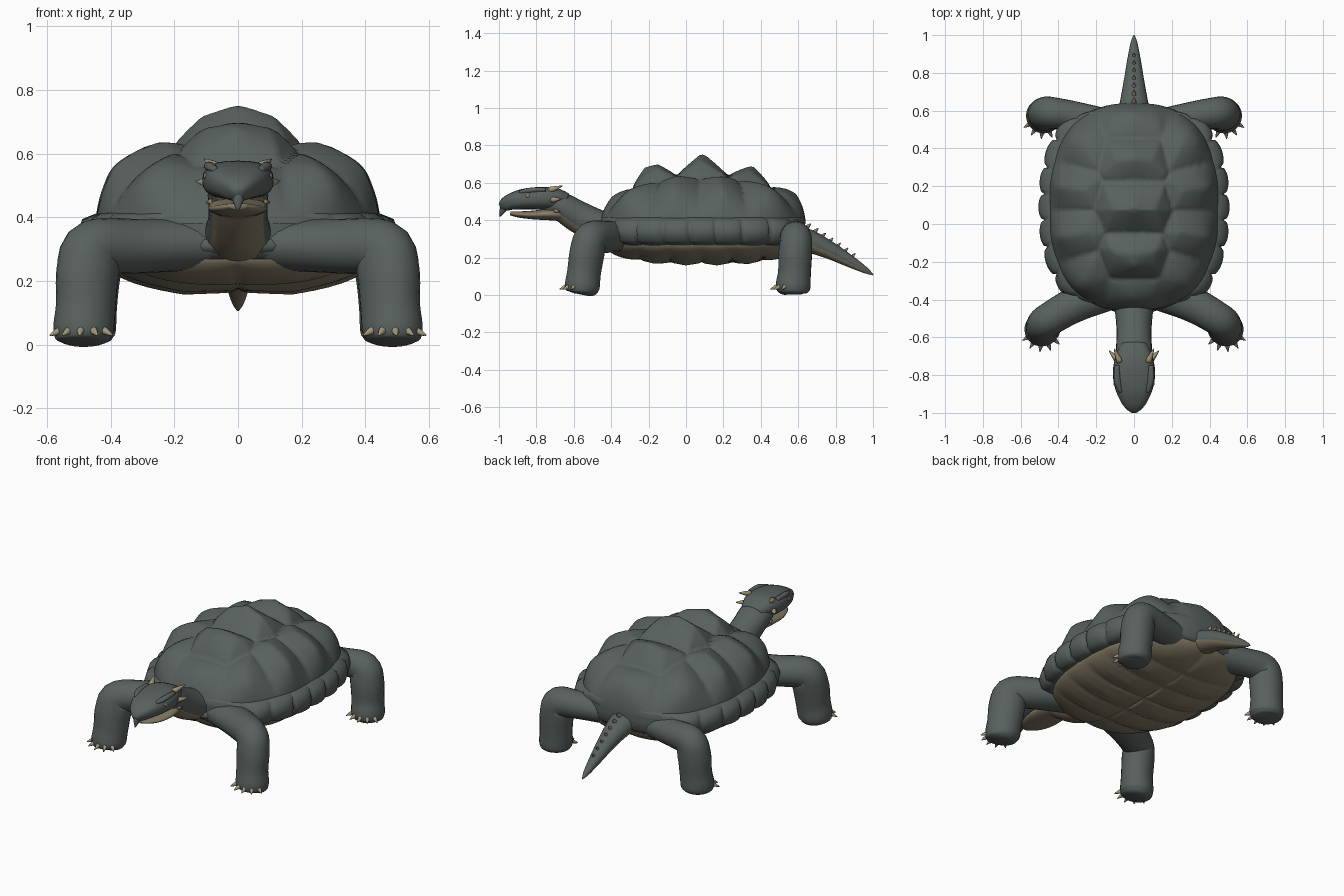
import bpy
import bmesh
from math import sin, cos, pi, radians
from mathutils import Vector

cube = bpy.data.objects.get("Cube")
if cube:
    bpy.data.objects.remove(cube, do_unlink=True)


def material(name, rgb):
    m = bpy.data.materials.new(name)
    m.use_nodes = True
    m.diffuse_color = (*rgb, 1)
    bsdf = next(n for n in m.node_tree.nodes if n.type == 'BSDF_PRINCIPLED')
    bsdf.inputs["Base Color"].default_value = (*rgb, 1)
    return m


SKIN = material("slate_green_skin", (0.098, 0.119, 0.113))
BELLY = material("tan_underside", (0.23, 0.195, 0.132))
HORN = material("pale_horn", (0.36, 0.30, 0.20))
SPIKE = material("brown_spike", (0.27, 0.21, 0.13))

MID = 0.09  # y of the shell centre


def finish(name, bm, mats, under=None):
    """Make a smooth object; faces whose normal z is below `under` take the second colour."""
    bmesh.ops.recalc_face_normals(bm, faces=bm.faces)
    bm.normal_update()
    for f in bm.faces:
        f.smooth = True
        if under is not None and f.normal.z < under:
            f.material_index = 1
    me = bpy.data.meshes.new(name)
    bm.to_mesh(me)
    bm.free()
    for m in mats:
        me.materials.append(m)
    ob = bpy.data.objects.new(name, me)
    bpy.context.collection.objects.link(ob)
    return ob


def bridge(bm, rings, closed=False):
    """Join rings of vertices with quads."""
    pairs = list(zip(rings, rings[1:]))
    if closed:
        pairs.append((rings[-1], rings[0]))
    for a, b in pairs:
        n = len(a)
        for i in range(n):
            j = (i + 1) % n
            bm.faces.new((a[i], a[j], b[j], b[i]))


def outline(t, a, b, n=2.5):
    """Point on a superellipse at polar angle t."""
    r = (abs(cos(t) / a) ** n + abs(sin(t) / b) ** n) ** (-1 / n)
    return r * cos(t), r * sin(t)


def dome(name, a, b, z0, height, p, q, centres, mat, rings=48, seg=144):
    """Domed plate whose scutes rise as cells around centres (x, y, steepness)."""
    bm = bmesh.new()
    up = 1 if height > 0 else -1

    def point(r, t):
        ox, oy = outline(t, a, b)
        x, y = ox * r, oy * r + MID
        z = z0 + height * max(0, 1 - r ** p) ** q
        near = sorted((((x - cx) ** 2 + (y - cy) ** 2) ** 0.5, g) for cx, cy, g in centres)
        gap = near[1][0] - near[0][0]
        lift = near[0][1] * gap - 0.006 * max(0, 1 - gap / 0.025)
        out = Vector((ox * r * r / a, oy * r * r / b, up)).normalized()
        return Vector((x, y, z)) + out * lift * (1 - r ** 8)

    loops = [[bm.verts.new(point(sin(i / rings * pi / 2), 2 * pi * k / seg)) for k in range(seg)]
             for i in range(1, rings + 1)]
    bridge(bm, loops)
    top = bm.verts.new(point(0, 0))
    for k in range(seg):
        bm.faces.new((top, loops[0][k], loops[0][(k + 1) % seg]))
    return finish(name, bm, [mat])


def spline(pts, steps):
    """Catmull-Rom interpolation of rows of numbers."""
    ext = [pts[0], *pts, pts[-1]]
    rows = []
    for i in range(len(pts) - 1):
        a, b, c, d = ext[i:i + 4]
        for s in range(steps):
            t = s / steps
            rows.append([0.5 * (2 * q + (r - p) * t + (2 * p - 5 * q + 4 * r - w) * t * t
                                + (3 * q - p - 3 * r + w) * t ** 3)
                         for p, q, r, w in zip(a, b, c, d)])
    rows.append(list(pts[-1]))
    return rows


def tube(name, pts, mats, under=None, box=1.0, sides=24, steps=5):
    """Loft through rows (x, y, z, half width, half height)."""
    rows = spline(pts, steps)
    pos = [Vector(r[:3]) for r in rows]
    bm = bmesh.new()
    side = Vector((1, 0, 0))
    if abs(pos[1].x - pos[0].x) > 0.01:
        side = Vector((0, 1, 0))
    loops = []
    for i, r in enumerate(rows):
        t = (pos[min(i + 1, len(pos) - 1)] - pos[max(i - 1, 0)]).normalized()
        side = (side - t * side.dot(t)).normalized()
        up = t.cross(side)
        ring = []
        for k in range(sides):
            c, s = cos(2 * pi * k / sides), sin(2 * pi * k / sides)
            c = abs(c) ** box * (1 if c > 0 else -1)
            s = abs(s) ** box * (1 if s > 0 else -1)
            ring.append(bm.verts.new(pos[i] + side * c * max(r[3], 0.002) + up * s * max(r[4], 0.002)))
        loops.append(ring)
    bridge(bm, loops)
    bm.faces.new(loops[0])
    bm.faces.new(loops[-1])
    return finish(name, bm, mats, under)


def spike(name, base, tip, radius, mat):
    """Slightly bulged cone from base to tip."""
    base, tip = Vector(base), Vector(tip)
    mid = base.lerp(tip, 0.5)
    rows = [(*base, radius, radius), (*mid, radius * 0.65, radius * 0.65), (*tip, 0.002, 0.002)]
    return tube(name, rows, [mat], sides=8, steps=2)


def ball(name, centre, size, mat):
    bm = bmesh.new()
    bmesh.ops.create_uvsphere(bm, u_segments=32, v_segments=16, radius=1)
    for v in bm.verts:
        v.co = Vector(centre) + Vector([c * s for c, s in zip(v.co, size)])
    return finish(name, bm, [mat])


# Upper shell: a spine row of tall scutes with a row on either flank
spine = [(0, -0.38, 0.2), (0, -0.2, 0.42), (0, 0.1, 0.42), (0, 0.35, 0.32), (0, 0.56, 0.3)]
flank = [(0.29, -0.31), (0.37, -0.06), (0.375, 0.2), (0.32, 0.43)]
scutes = spine + [(s * x, y, 0.25) for x, y in flank for s in (-1, 1)]
dome("upper_shell", 0.45, 0.55, 0.38, 0.265, 2.5, 0.67, scutes, SKIN)

# Lower shell: two columns of shallow plates
plates = [(s * 0.17, -0.33 + 0.165 * i, 0.1) for i in range(6) for s in (-1, 1)]
dome("lower_shell", 0.43, 0.53, 0.27, -0.1, 3, 0.6, plates, BELLY)

# Shell rim: scalloped scutes along the sides, fading out at the neck and tail
bm = bmesh.new()
rim = []
SEG = 264
for k in range(SEG):
    t = 2 * pi * k / SEG
    x, y = outline(t, 0.45, 0.55)
    out = Vector((x, y, 0)).normalized()
    fade = min(1, max(0, (abs(cos(t)) - 0.4) / 0.25))
    o = fade * (0.026 + 0.03 * abs(cos(11 * t)) ** 0.4) - 0.006 * (1 - fade)
    section = [(-0.06, 0.42), (-0.005, 0.413), (0.7 * o, 0.395), (o, 0.345), (0.75 * o, 0.29), (-0.05, 0.255)]
    rim.append([bm.verts.new(Vector((x, y + MID, z)) + out * d) for d, z in section])
bridge(bm, rim, closed=True)
finish("shell_rim", bm, [SKIN])

# Flesh between the shells
ball("body", (0, 0.08, 0.312), (0.41, 0.565, 0.09), SKIN)

# Legs and claws
front = [(0.08, -0.33, 0.315, 0.11, 0.08), (0.30, -0.42, 0.31, 0.095, 0.085),
         (0.45, -0.505, 0.302, 0.088, 0.092), (0.472, -0.528, 0.23, 0.09, 0.102),
         (0.478, -0.545, 0.12, 0.088, 0.097), (0.485, -0.555, 0.045, 0.092, 0.097),
         (0.485, -0.558, 0.014, 0.078, 0.082), (0.485, -0.56, 0.002, 0.045, 0.045)]
rear = [(0.10, 0.50, 0.305, 0.10, 0.08), (0.32, 0.57, 0.31, 0.08, 0.078),
        (0.44, 0.588, 0.30, 0.085, 0.09), (0.465, 0.584, 0.22, 0.09, 0.096),
        (0.472, 0.58, 0.12, 0.088, 0.092), (0.478, 0.572, 0.045, 0.093, 0.094),
        (0.478, 0.57, 0.014, 0.078, 0.08), (0.478, 0.57, 0.002, 0.045, 0.045)]
for s, word in ((1, "left"), (-1, "right")):
    for end, path in (("front", front), ("rear", rear)):
        tube(f"{end}_{word}_leg", [(s * x, y, z, w, h) for x, y, z, w, h in path], [SKIN])
        fx, fy = path[5][:2]
        for i in range(5):
            a = radians(-48 + 27 * i)
            dx, dy = s * sin(a), -cos(a)
            spike(f"{end}_{word}_claw_{i + 1}", (s * fx + dx * 0.078, fy + dy * 0.078, 0.048),
                  (s * fx + dx * 0.122, fy + dy * 0.122, 0.03), 0.015, HORN)

# Neck with a tan throat
tube("neck", [(0, -0.34, 0.33, 0.12, 0.085), (0, -0.47, 0.365, 0.10, 0.09),
              (0, -0.58, 0.42, 0.092, 0.085), (0, -0.67, 0.475, 0.095, 0.075),
              (0, -0.74, 0.50, 0.085, 0.06)], [SKIN, BELLY], under=-0.5)

# Head, hooked beak and lower jaw
tube("head", [(0, -0.64, 0.495, 0.07, 0.05), (0, -0.71, 0.515, 0.10, 0.06),
              (0, -0.79, 0.517, 0.112, 0.06), (0, -0.87, 0.512, 0.10, 0.055),
              (0, -0.93, 0.50, 0.075, 0.045), (0, -0.97, 0.483, 0.045, 0.035),
              (0, -0.992, 0.47, 0.016, 0.018)], [SKIN], box=0.75)
spike("beak_hook", (0, -0.97, 0.475), (0, -0.994, 0.42), 0.024, SKIN)
tube("lower_jaw", [(0, -0.62, 0.43, 0.07, 0.04), (0, -0.71, 0.432, 0.092, 0.034),
                   (0, -0.81, 0.428, 0.09, 0.024), (0, -0.89, 0.43, 0.065, 0.017),
                   (0, -0.94, 0.436, 0.025, 0.01)], [BELLY])

# Brows, eyes, crown horns and cheek spikes
for s, word in ((1, "left"), (-1, "right")):
    tube(f"{word}_brow", [(s * 0.07, -0.89, 0.548, 0.01, 0.01), (s * 0.088, -0.83, 0.56, 0.018, 0.014),
                          (s * 0.09, -0.75, 0.563, 0.014, 0.012)], [SKIN], sides=12)
    ball(f"{word}_eye", (s * 0.098, -0.845, 0.53), (0.011, 0.013, 0.011), SPIKE)
    spike(f"{word}_crown_horn", (s * 0.075, -0.73, 0.56), (s * 0.105, -0.66, 0.583), 0.018, HORN)
    spike(f"{word}_cheek_spike", (s * 0.092, -0.715, 0.508), (s * 0.132, -0.67, 0.514), 0.017, HORN)
    spike(f"{word}_jaw_spike", (s * 0.08, -0.70, 0.45), (s * 0.1, -0.675, 0.447), 0.012, SPIKE)

# Tail with a tan underside and a ridge of spikes
tail = [(0, 0.52, 0.325, 0.10, 0.07), (0, 0.65, 0.29, 0.074, 0.062), (0, 0.76, 0.243, 0.054, 0.048),
        (0, 0.88, 0.178, 0.034, 0.032), (0, 0.96, 0.132, 0.018, 0.017), (0, 1.0, 0.108, 0.003, 0.003)]
tube("tail", tail, [SKIN, BELLY], under=-0.4)
for i in range(7):
    y = 0.63 + 0.042 * i
    z = 0.35 - 0.135 * (i / 6) - 0.012 * (i / 6) ** 2
    size = 1 - 0.06 * i
    spike(f"tail_spike_{i + 1}", (0, y, z - 0.005), (0, y + 0.038 * size, z + 0.032 * size), 0.019 * size, SPIKE)
